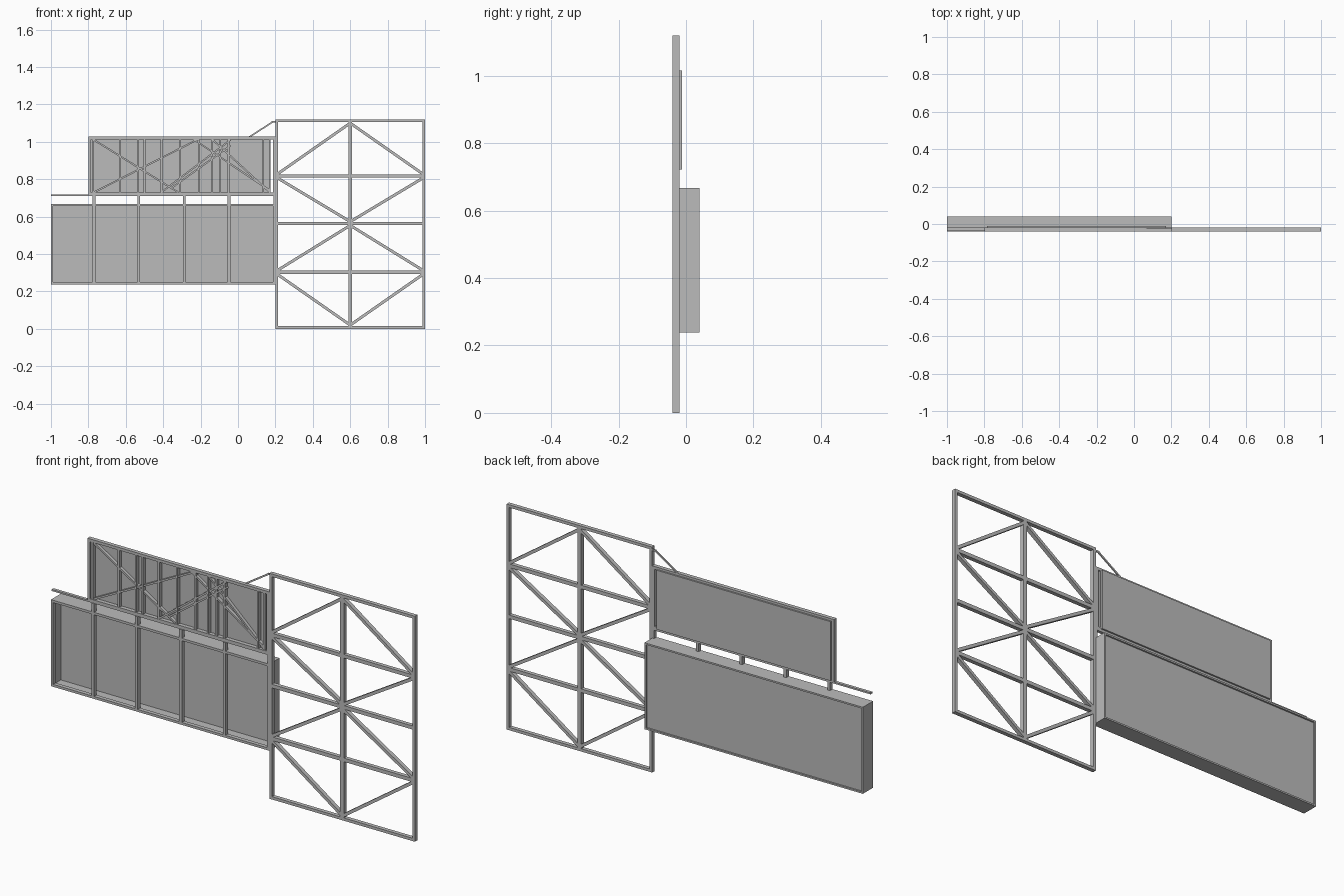
import bpy, math
from mathutils import Vector

cube = bpy.data.objects.get("Cube")
if cube:
    bpy.data.objects.remove(cube)

steel = bpy.data.materials.new("grey steel")
steel.use_nodes = True
grey = (0.5, 0.5, 0.5, 1)
steel.diffuse_color = grey
steel.node_tree.nodes["Principled BSDF"].inputs["Base Color"].default_value = grey

FRONT, BACK = -0.04, -0.02   # depth of the flat framework


def box(name, x0, x1, z0, z1, y0=FRONT, y1=BACK):
    bpy.ops.mesh.primitive_cube_add(
        size=1, location=((x0 + x1) / 2, (y0 + y1) / 2, (z0 + z1) / 2))
    ob = bpy.context.object
    ob.name = name
    ob.scale = (x1 - x0, y1 - y0, z1 - z0)
    ob.data.materials.append(steel)
    return ob


def brace(name, a, b, width, y0=FRONT, y1=BACK):
    """Straight bar between two (x, z) points."""
    a, b = Vector(a), Vector(b)
    d, mid = b - a, (a + b) / 2
    ob = box(name, mid.x - d.length / 2, mid.x + d.length / 2,
             mid.y - width / 2, mid.y + width / 2, y0, y1)
    ob.rotation_euler.y = -math.atan2(d.y, d.x)
    return ob


def rim(name, x0, x1, z0, z1, w, y0=FRONT, y1=BACK):
    """Rectangular frame from two rails and two posts."""
    box(name + "_bottom", x0, x1, z0, z0 + w, y0, y1)
    box(name + "_top", x0, x1, z1 - w, z1, y0, y1)
    box(name + "_right", x0, x0 + w, z0 + w, z1 - w, y0, y1)
    box(name + "_left", x1 - w, x1, z0 + w, z1 - w, y0, y1)


# Tall braced frame
rim("tall_frame", 0.2, 1.0, 0, 1.12, 0.014)
box("tall_centre_post", 0.59, 0.61, 0.01, 1.11)
levels = [0.01, 0.302, 0.563, 0.817, 1.11]
for z in levels[1:-1]:
    box("tall_cross_rail", 0.21, 0.99, z - 0.009, z + 0.009)
for i in range(4):
    low, high = levels[i] + 0.01, levels[i + 1] - 0.01
    centre, edge = (high, low) if i % 2 else (low, high)
    for side in (-1, 1):
        brace("tall_diagonal", (0.6, centre), (0.6 + side * 0.39, edge), 0.015)

# Lower tray: front frame, deep walls and recessed back sheet
rim("tray_front_frame", -1, 0.2, 0.238, 0.668, 0.012)
rim("tray_wall", -1, 0.2, 0.238, 0.668, 0.008, BACK, 0.04)
box("tray_back_sheet", -0.995, 0.195, 0.243, 0.663, 0.026, 0.032)
for x in (-0.77, -0.53, -0.288, -0.048):
    box("tray_rib", x - 0.007, x + 0.007, 0.245, 0.71)
box("tray_end_post", 0.19, 0.2, 0.24, 0.72)
box("long_rail", -1, 0.2, 0.709, 0.717, -0.035, BACK)

# Upper panel with its frame
rim("upper_frame", -0.8, 0.2, 0.715, 1.027, 0.014)
box("upper_sheet", -0.785, 0.17, 0.722, 1.016, BACK, -0.012)
for x in (-0.775, -0.63, -0.535, -0.5, -0.41, -0.31, -0.21, -0.14, -0.095,
          -0.05, 0.135, 0.17):
    box("upper_stud", x - 0.005, x + 0.005, 0.725, 1.018, -0.038, BACK)
for a, b in (((-0.77, 1.01), (-0.32, 0.73)), ((-0.77, 0.73), (-0.21, 1.015)),
             ((-0.41, 0.73), (-0.04, 1.01)), ((-0.24, 1.015), (0.17, 0.74)),
             ((-0.14, 1.015), (0.17, 0.73)), ((-0.36, 0.75), (-0.04, 0.98))):
    brace("upper_diagonal", a, b, 0.009, -0.036, BACK)

# Thin stay linking the upper panel to the tall frame
brace("stay", (0.055, 1.022), (0.185, 1.106), 0.008, -0.026, BACK)
box("stay_tip", 0.18, 0.205, 1.102, 1.11, -0.026, BACK)
